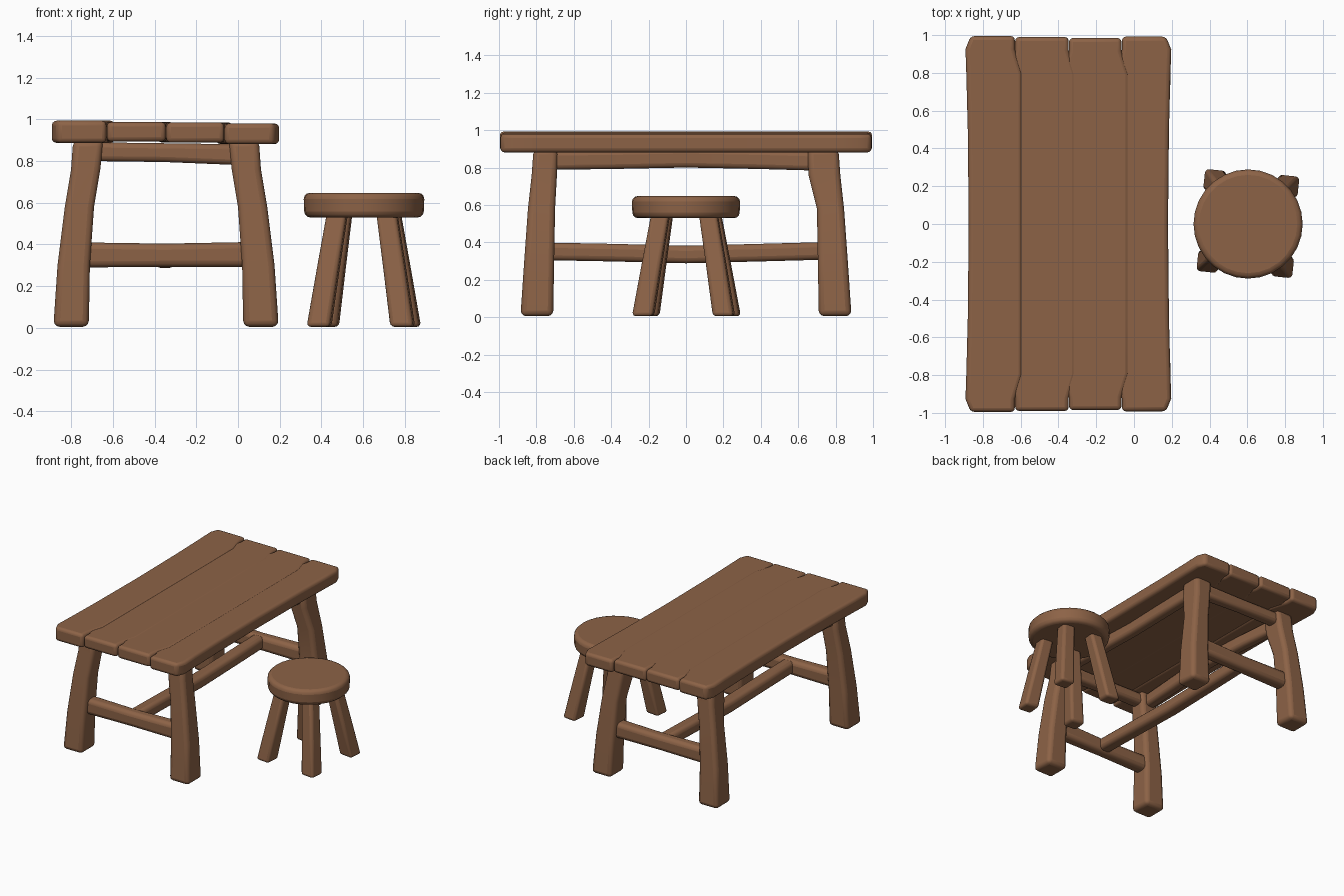
import bpy, bmesh, math
from mathutils import Vector

cube = bpy.data.objects.get("Cube")
if cube:
    bpy.data.objects.remove(cube, do_unlink=True)

wood = bpy.data.materials.new("warm_brown_wood")
wood.use_nodes = True
wood.diffuse_color = (0.265, 0.124, 0.062, 1)
wood.node_tree.nodes["Principled BSDF"].inputs["Base Color"].default_value = wood.diffuse_color


def finish(name, bm, bevel, segments=3):
    """Turn a bmesh into a softened, smooth-shaded wooden part."""
    bmesh.ops.recalc_face_normals(bm, faces=bm.faces)
    mesh = bpy.data.meshes.new(name)
    bm.to_mesh(mesh)
    bm.free()
    mesh.materials.append(wood)
    obj = bpy.data.objects.new(name, mesh)
    bpy.context.collection.objects.link(obj)
    mod = obj.modifiers.new("soft_edges", "BEVEL")
    mod.width = bevel
    mod.segments = segments
    mod.limit_method = "ANGLE"
    mod.angle_limit = math.radians(40)
    bpy.ops.object.select_all(action="DESELECT")
    obj.select_set(True)
    bpy.context.view_layer.objects.active = obj
    bpy.ops.object.shade_smooth_by_angle(angle=math.radians(40))
    return obj


def beam(name, stations, u, v, bevel):
    """Loft a rectangle through (centre, half_u, half_v) stations."""
    bm = bmesh.new()
    u, v = Vector(u), Vector(v)
    rings = []
    for centre, hu, hv in stations:
        rings.append([bm.verts.new(Vector(centre) + u * hu * a + v * hv * b)
                      for a, b in ((-1, -1), (1, -1), (1, 1), (-1, 1))])
    for r0, r1 in zip(rings, rings[1:]):
        for i in range(4):
            j = (i + 1) % 4
            bm.faces.new((r0[i], r0[j], r1[j], r1[i]))
    bm.faces.new(rings[0])
    bm.faces.new(rings[-1])
    return finish(name, bm, bevel)


X, Y, Z = (1, 0, 0), (0, 1, 0), (0, 0, 1)

# Table top: planks that merge in the middle and split apart at the ends
seams = [-0.895, -0.63, -0.345, -0.065, 0.2]
tops = [0.993, 0.987, 0.985, 0.98]
bottoms = [0.887, 0.893, 0.888, 0.881]
lengths = [0.995, 0.99, 0.985, 0.992]
for i in range(4):
    stations = []
    for t in (-1, -0.93, -0.8, -0.5, 0, 0.5, 0.8, 0.93, 1):
        merge = 0.04 if abs(t) < 0.85 else -0.001
        bow = 0.02 * (1 - t * t)
        nip = 0.03 if abs(t) == 1 else 0
        left = seams[i] + (bow + nip if i == 0 else -merge)
        right = seams[i + 1] - (bow + nip if i == 3 else -merge)
        mid_z = (tops[i] + bottoms[i]) / 2
        stations.append((((left + right) / 2, t * lengths[i], mid_z),
                         (right - left) / 2, (tops[i] - bottoms[i]) / 2))
    beam(f"table_plank_{i + 1}", stations, X, Z, 0.022)

# Table legs, splayed outwards, with a thicker shoulder on the left pair
for side, x_name in ((-1, "right"), (1, "left")):
    for end, y_name in ((-1, "front"), (1, "back")):
        stations = []
        for z, outer, inner, y_out, y_in in (
                (0.005, 0.54, 0.37, 0.885, 0.71), (0.3, 0.52, 0.365, 0.865, 0.705),
                (0.58, 0.485, 0.345, 0.845, 0.70), (0.76, 0.455, 0.315, 0.825, 0.69),
                (0.9, 0.445, 0.30, 0.815, 0.685)):
            if end > 0 and z > 0.7:
                y_in -= 0.035
            cx = -0.345 + side * (outer + inner) / 2
            stations.append(((cx, end * (y_out + y_in) / 2, z),
                             (outer - inner) / 2, (y_out - y_in) / 2))
        beam(f"table_leg_{y_name}_{x_name}", stations, X, Y, 0.03)

# End stretchers and end aprons
for end, y_name in ((-1, "front"), (1, "back")):
    y = end * 0.775
    beam(f"end_stretcher_{y_name}",
         [((-0.77, y, 0.35), 0.05, 0.06), ((-0.35, y, 0.348), 0.045, 0.056),
          ((0.08, y, 0.352), 0.05, 0.06)], Y, Z, 0.03)
    beam(f"end_apron_{y_name}",
         [((-0.72, end * 0.75, 0.845), 0.045, 0.045), ((-0.35, end * 0.75, 0.84), 0.04, 0.045),
          ((0.02, end * 0.75, 0.83), 0.045, 0.05)], Y, Z, 0.025)

# Long aprons, bowed slightly inwards
for side, x_name in ((-1, "right"), (1, "left")):
    beam(f"long_apron_{x_name}",
         [((-0.345 + side * off, y, z), 0.04, 0.05)
          for y, off, z in ((-0.75, 0.39, 0.838), (-0.4, 0.37, 0.842), (0, 0.35, 0.85),
                            (0.4, 0.365, 0.842), (0.75, 0.385, 0.832))], X, Z, 0.025)

# Long centre stretcher with a gentle sag
beam("centre_stretcher",
     [((-0.35, y, z), 0.05, 0.047)
      for y, z in ((-0.77, 0.352), (-0.4, 0.345), (0, 0.335), (0.4, 0.345), (0.77, 0.355))],
     X, Z, 0.028)

# Stool seat
bm = bmesh.new()
bmesh.ops.create_cone(bm, cap_ends=True, segments=28, radius1=0.286, radius2=0.29, depth=0.118)
bmesh.ops.translate(bm, verts=bm.verts, vec=(0.604, 0, 0.588))
finish("stool_seat", bm, 0.03)

# Stool legs, splayed and turned slightly
turn = math.radians(-6)
u = (math.cos(turn), math.sin(turn), 0)
v = (-math.sin(turn), math.cos(turn), 0)
for name, angle in (("back_left", 43.5), ("back_right", 127.5),
                    ("front_right", 223), ("front_left", 309)):
    a = math.radians(angle)
    beam(f"stool_leg_{name}",
         [((0.604 + math.cos(a) * r, math.sin(a) * r, z), h, h)
          for r, z, h in ((0.295, 0.005, 0.056), (0.235, 0.28, 0.052), (0.172, 0.56, 0.048))],
         u, v, 0.02)
